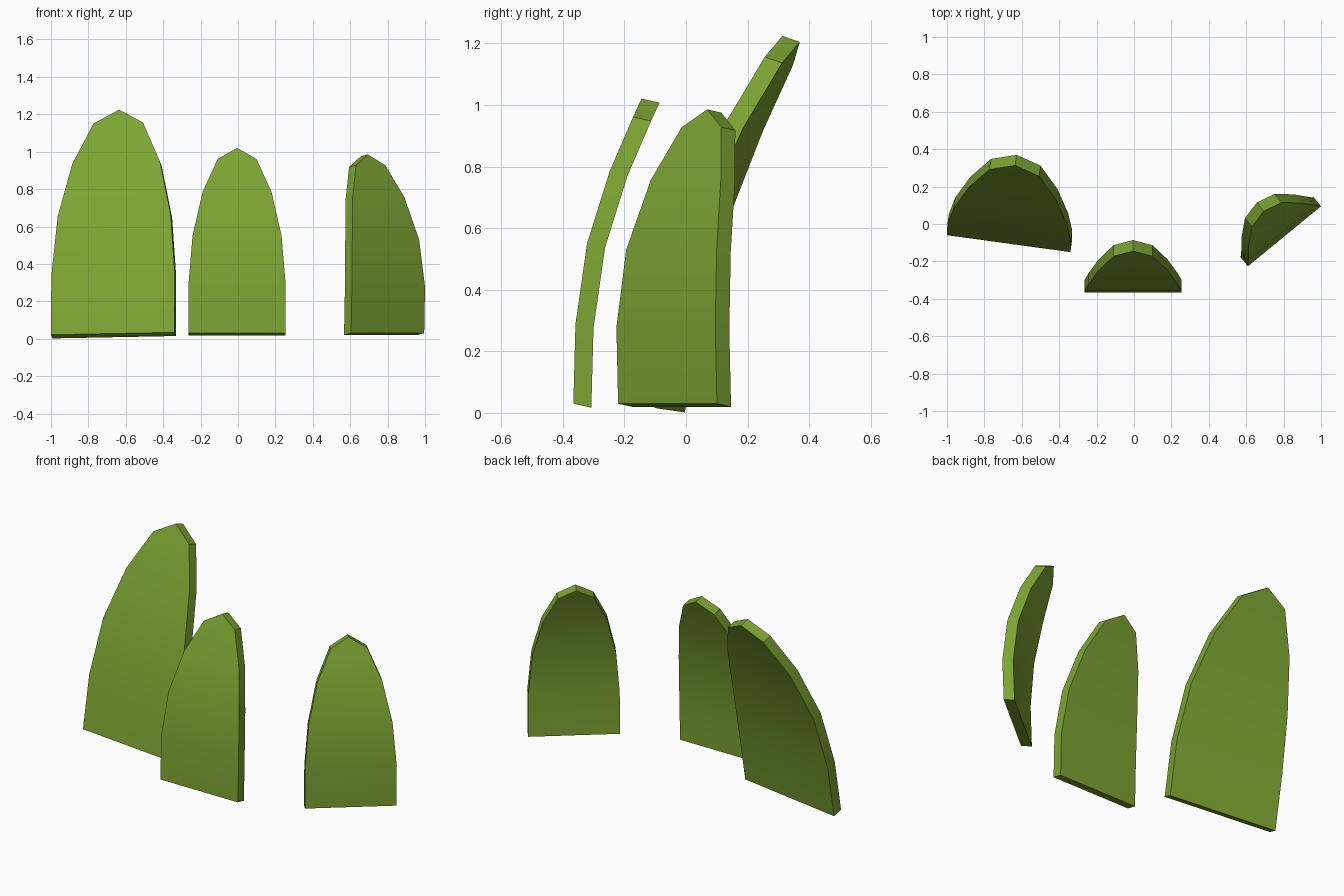
import bpy, bmesh, math
from mathutils import Matrix, Vector

if "Cube" in bpy.data.objects:
    bpy.data.objects.remove(bpy.data.objects["Cube"])

green = bpy.data.materials.new("leaf_green")
green.diffuse_color = (0.20, 0.37, 0.032, 1)
green.use_nodes = True
green.node_tree.nodes["Principled BSDF"].inputs["Base Color"].default_value = green.diffuse_color

THICK, BOW = 0.06, 0.07
# (fraction of length, fraction of half width) for each row below the tip
ROWS = [(0, 1), (0.25, 1), (0.51, 0.915), (0.75, 0.71), (0.937, 0.40)]


def blade(name, base, width, length, yaw, tilt, roll=0):
    """Bowed leaf plate with a rounded tip; base is the centre of the lower front edge."""
    bm = bmesh.new()

    def vert(t, w, back):
        y = -BOW * math.sin(math.pi * t) + back * THICK
        return bm.verts.new((w * width / 2, y, t * length))

    sides = []
    for back in (0, 1):
        left = [vert(t, -w, back) for t, w in ROWS]
        right = [vert(t, w, back) for t, w in ROWS]
        tip = vert(1, 0, back)
        # front or back skin, row by row
        for i in range(len(ROWS) - 1):
            bm.faces.new((left[i], right[i], right[i + 1], left[i + 1]))
        bm.faces.new((left[-1], right[-1], tip))
        sides.append(left + [tip] + right[::-1])
    # rim all round, including the flat bottom
    front, rear = sides
    for i in range(len(front)):
        j = (i + 1) % len(front)
        bm.faces.new((front[i], front[j], rear[j], rear[i]))
    bmesh.ops.recalc_face_normals(bm, faces=bm.faces)

    mesh = bpy.data.meshes.new(name)
    bm.to_mesh(mesh)
    bm.free()
    mesh.materials.append(green)
    ob = bpy.data.objects.new(name, mesh)
    bpy.context.collection.objects.link(ob)
    ob.matrix_world = (Matrix.Translation(Vector(base))
                       @ Matrix.Rotation(math.radians(yaw), 4, 'Z')
                       @ Matrix.Rotation(math.radians(roll), 4, 'Y')
                       @ Matrix.Rotation(math.radians(-tilt), 4, 'X'))
    bpy.ops.object.select_all(action='DESELECT')
    ob.select_set(True)
    bpy.context.view_layer.objects.active = ob
    bpy.ops.object.shade_smooth_by_angle(angle=math.radians(30))
    return ob


blade("tall_leaf", (-0.67, -0.105, 0.028), 0.666, 1.268, -7.8, 19.3, -1.1)
blade("middle_leaf", (-0.005, -0.366, 0.03), 0.52, 1.015, 0, 12.6)
blade("right_leaf", (0.80, -0.06, 0.03), 0.506, 0.97, 39.4, 9.9)
